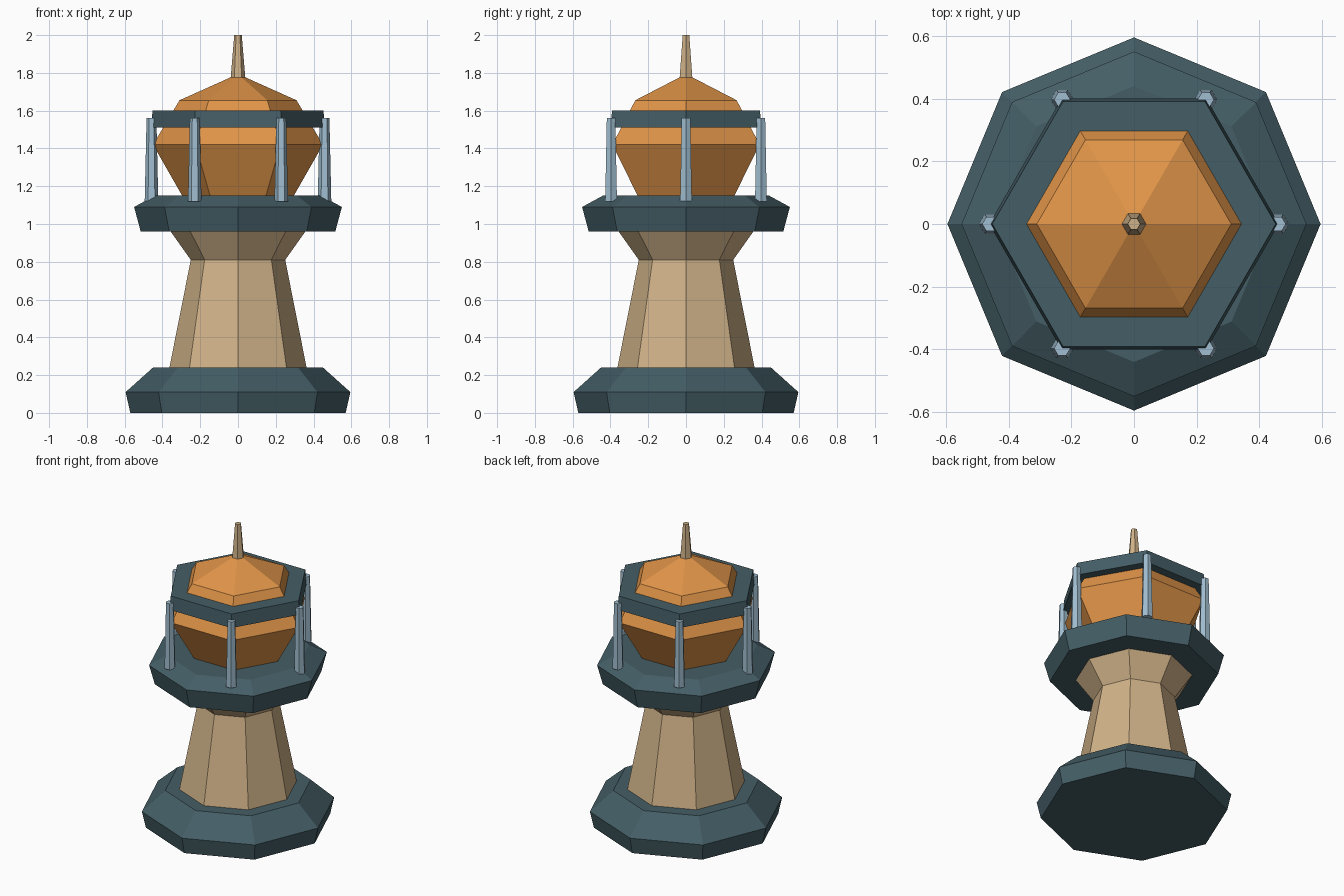
import bpy
import bmesh
from math import cos, sin, pi

cube = bpy.data.objects.get("Cube")
if cube:
    bpy.data.objects.remove(cube, do_unlink=True)


def make_material(name, colour):
    mat = bpy.data.materials.new(name)
    mat.use_nodes = True
    mat.diffuse_color = (*colour, 1)
    bsdf = next(n for n in mat.node_tree.nodes if n.type == 'BSDF_PRINCIPLED')
    bsdf.inputs["Base Color"].default_value = (*colour, 1)
    return mat


TEAL = make_material("dark_teal", (0.058, 0.112, 0.133))
TAN = make_material("sand_tan", (0.63, 0.445, 0.246))
ORANGE = make_material("lamp_orange", (0.745, 0.296, 0.065))
BLUE = make_material("pale_blue", (0.35, 0.51, 0.63))


def turned(name, sides, profile, mat, centre=(0, 0)):
    """Faceted solid of revolution from (radius, height) pairs, capped at both ends."""
    bm = bmesh.new()
    rings = []
    for r, z in profile:
        angles = [2 * pi * i / sides for i in range(sides)]
        rings.append([bm.verts.new((r * cos(a), r * sin(a), z)) for a in angles])
    for low, high in zip(rings, rings[1:]):
        for i in range(sides):
            j = (i + 1) % sides
            bm.faces.new((low[i], low[j], high[j], high[i]))
    bm.faces.new(rings[0][::-1])
    bm.faces.new(rings[-1])
    mesh = bpy.data.meshes.new(name)
    bm.to_mesh(mesh)
    bm.free()
    mesh.materials.append(mat)
    obj = bpy.data.objects.new(name, mesh)
    obj.location = (*centre, 0)
    bpy.context.collection.objects.link(obj)
    return obj


# Octagonal lower half
turned("base", 8, [(0.57, 0), (0.595, 0.11), (0.45, 0.24)], TEAL)
turned("tower", 8, [(0.365, 0.23), (0.25, 0.81), (0.36, 0.965)], TAN)
turned("gallery", 8, [(0.515, 0.96), (0.55, 1.09), (0.44, 1.15)], TEAL)

# Hexagonal lamp with its roof ring and spire
turned("lamp", 6, [(0.29, 1.14), (0.45, 1.42), (0.31, 1.655), (0.02, 1.785)], ORANGE)
turned("roof_ring", 6, [(0.462, 1.51), (0.452, 1.6)], TEAL)
turned("spire", 6, [(0.04, 1.76), (0.02, 2.0)], TAN)

# Posts at the corners of the lamp
for k in range(6):
    a = k * pi / 3
    turned(f"post_{k + 1}", 6, [(0.036, 1.12), (0.026, 1.56)], BLUE,
           (0.458 * cos(a), 0.458 * sin(a)))
